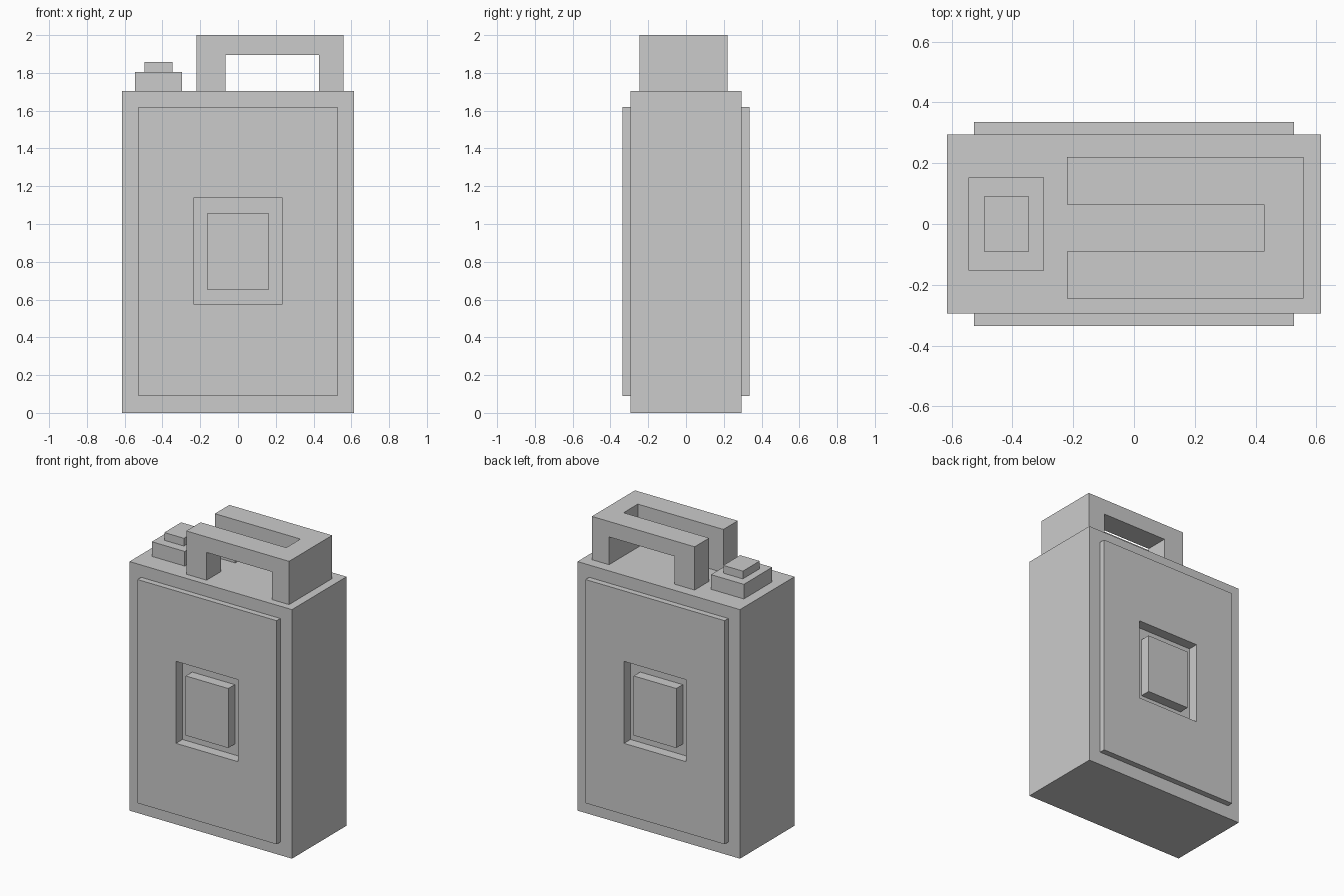
import bpy, bmesh

if "Cube" in bpy.data.objects:
    bpy.data.objects.remove(bpy.data.objects["Cube"])


def finish(name, bm):
    bmesh.ops.recalc_face_normals(bm, faces=bm.faces)
    mesh = bpy.data.meshes.new(name)
    bm.to_mesh(mesh)
    bm.free()
    obj = bpy.data.objects.new(name, mesh)
    bpy.context.collection.objects.link(obj)
    return obj


def loft(name, rings):
    """Skin a chain of equal-sized point loops and cap both ends."""
    bm = bmesh.new()
    loops = [[bm.verts.new(p) for p in ring] for ring in rings]
    n = len(loops[0])
    for a, b in zip(loops, loops[1:]):
        for i in range(n):
            j = (i + 1) % n
            bm.faces.new((a[i], a[j], b[j], b[i]))
    bm.faces.new(loops[0])
    bm.faces.new(loops[-1])
    return finish(name, bm)


def rect_xz(hx, z0, z1, y):
    return [(-hx, y, z0), (hx, y, z0), (hx, y, z1), (-hx, y, z1)]


def rect_xy(x0, x1, y0, y1, z):
    return [(x0, y0, z), (x1, y0, z), (x1, y1, z), (x0, y1, z)]


# Can body: outer shell, raised panel, recess and centre block, same on both sides
body, panel = (0.615, 0, 1.704), (0.527, 0.09, 1.62)
recess, block = (0.235, 0.577, 1.138), (0.161, 0.651, 1.058)
steps = [(block, 0.335), (block, 0.265), (recess, 0.265), (recess, 0.335),
         (panel, 0.335), (panel, 0.295), (body, 0.295)]
front = [rect_xz(*r, -y) for r, y in steps]
back = [rect_xz(*r, y) for r, y in reversed(steps)]
loft("can_body", front + back)

# Stepped filler cap
cap_base, cap_top = (-0.545, -0.296, -0.153, 0.153), (-0.494, -0.346, -0.091, 0.091)
loft("filler_cap", [rect_xy(*cap_base, 1.704), rect_xy(*cap_base, 1.804),
                    rect_xy(*cap_top, 1.804), rect_xy(*cap_top, 1.857)])

# Handle: arch profile run front to back, then slotted from the left into two arms
x0, x1, x2, x3 = -0.22, -0.066, 0.428, 0.558
z0, z1, z2 = 1.704, 1.894, 2.0
arch = [(x0, z0), (x1, z0), (x1, z1), (x2, z1), (x2, z0), (x3, z0), (x3, z2), (x0, z2)]
handle = loft("handle", [[(x, y, z) for x, z in arch] for y in (-0.245, 0.221)])
slot = (-0.4, x2, -0.09, 0.064)
cutter = loft("handle_slot_cutter", [rect_xy(*slot, 1.5), rect_xy(*slot, 2.2)])
cutter.hide_render = True
cutter.hide_viewport = True
cut = handle.modifiers.new("slot", "BOOLEAN")
cut.operation = "DIFFERENCE"
cut.solver = "EXACT"
cut.object = cutter
